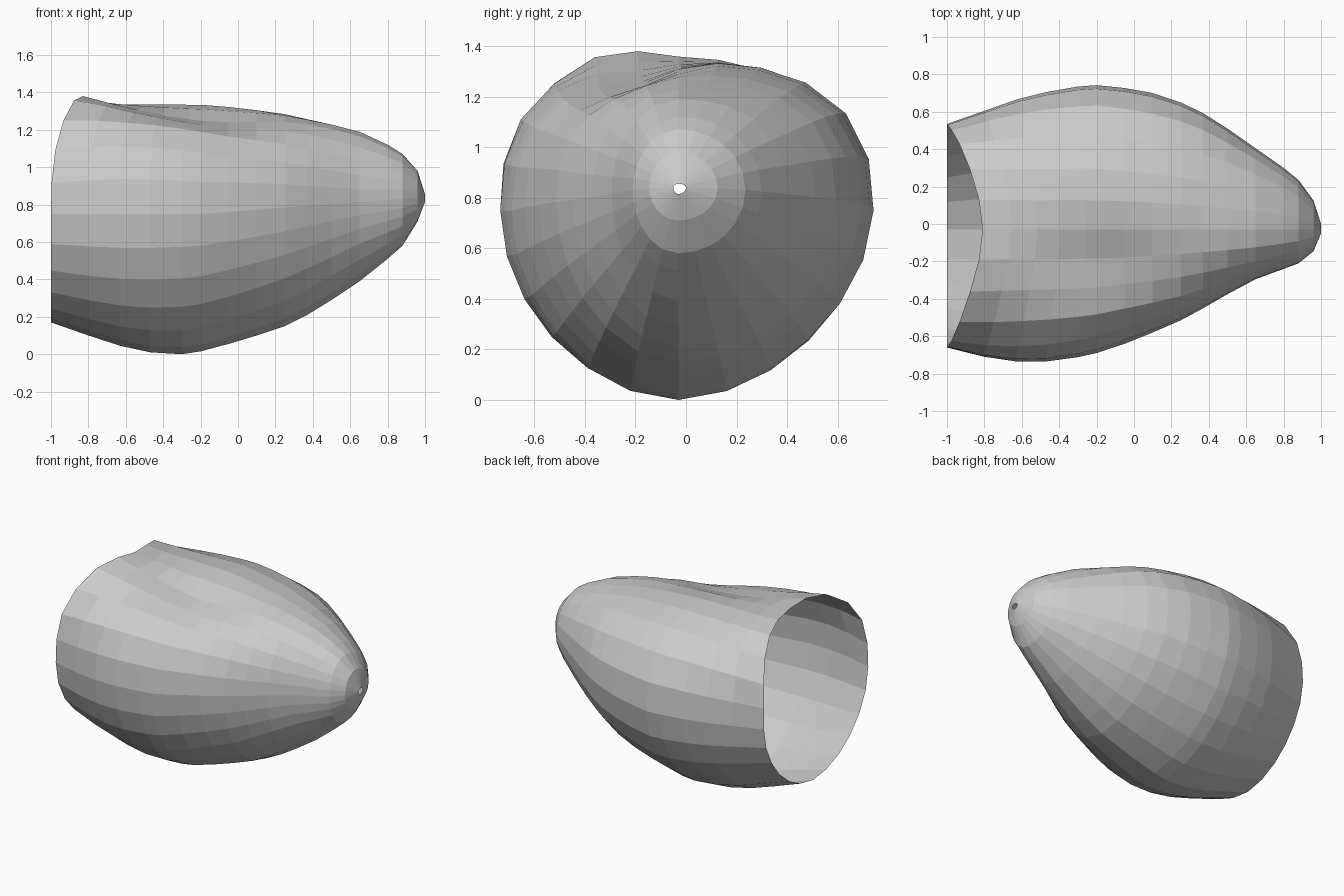
import bpy, bmesh
from math import sin, cos, pi, exp

if "Cube" in bpy.data.objects:
    bpy.data.objects.remove(bpy.data.objects["Cube"])

SIDES = 24

# stations along the shell: x, bottom z, top z, min y, max y
ROWS = [
    (-1.0, .17, 1.36, -.66, .535), (-.8, .10, 1.35, -.71, .605),
    (-.63, .045, 1.34, -.735, .665), (-.47, .01, 1.34, -.735, .705),
    (-.3, .0, 1.34, -.712, .735), (-.2, .015, 1.34, -.69, .742),
    (-.05, .055, 1.328, -.64, .727), (.1, .10, 1.31, -.58, .70),
    (.25, .15, 1.288, -.515, .65), (.37, .21, 1.26, -.45, .592),
    (.5, .29, 1.23, -.375, .51), (.65, .39, 1.19, -.295, .405),
    (.8, .51, 1.12, -.24, .30), (.88, .58, 1.07, -.21, .235),
    (.96, .71, .98, -.145, .125), (1.0, .815, .855, -.05, .0),
]


def clamp(v):
    return max(0.0, min(1.0, v))


def sample(x):
    for a, b in zip(ROWS, ROWS[1:]):
        if x <= b[0]:
            t = (x - a[0]) / (b[0] - a[0])
            return [p + (q - p) * t for p, q in zip(a, b)]
    return list(ROWS[-1])


def bump(x, y, cx, cy, wx, wy):
    return exp(-((x - cx) / wx) ** 2 - ((y - cy) / wy) ** 2)


def shell_point(x, i):
    ang = 2 * pi * i / SIDES - pi / 2
    c, s = cos(ang), sin(ang)
    # the rim leans forward towards its top
    x += .19 * max(s, 0) ** 3 * clamp(1 - (x + 1) / .9)
    _, zb, zt, y0, y1 = sample(x)
    yc = -.03
    zc = .75 + .09 * clamp((x + .2) / 1.2)
    a = y1 - yc if c > 0 else yc - y0
    b = zt - zc if s > 0 else zc - zb
    # each quarter has its own roundness, all becoming circular at the tip
    if s < 0:
        n = 1.8 if c > 0 else 1.9
    else:
        n = 2.6 if c > 0 else 3.0 - .9 * clamp((x + 1) / .9)
    n += (2 - n) * clamp((x - .4) / .5)
    r = (abs(c / a) ** n + abs(s / b) ** n) ** (-1 / n)
    y, z = yc + r * c, zc + r * s
    # raised rim corner and the dent on the upper front side
    if s > 0:
        z += s * (.05 * bump(x, y, -.9, -.27, .25, .2)
                  - .09 * bump(x, y, -.15, -.24, .42, .2))
    return x, y, z


# open shell lofted from ring to ring
bm = bmesh.new()
rings = [[bm.verts.new(shell_point(row[0], i)) for i in range(SIDES)] for row in ROWS]
for lo, hi in zip(rings, rings[1:]):
    for i in range(SIDES):
        j = (i + 1) % SIDES
        bm.faces.new((lo[i], lo[j], hi[j], hi[i]))
bmesh.ops.recalc_face_normals(bm, faces=bm.faces)
mesh = bpy.data.meshes.new("tapered_shell")
bm.to_mesh(mesh)
bm.free()
bpy.context.collection.objects.link(bpy.data.objects.new("tapered_shell", mesh))
